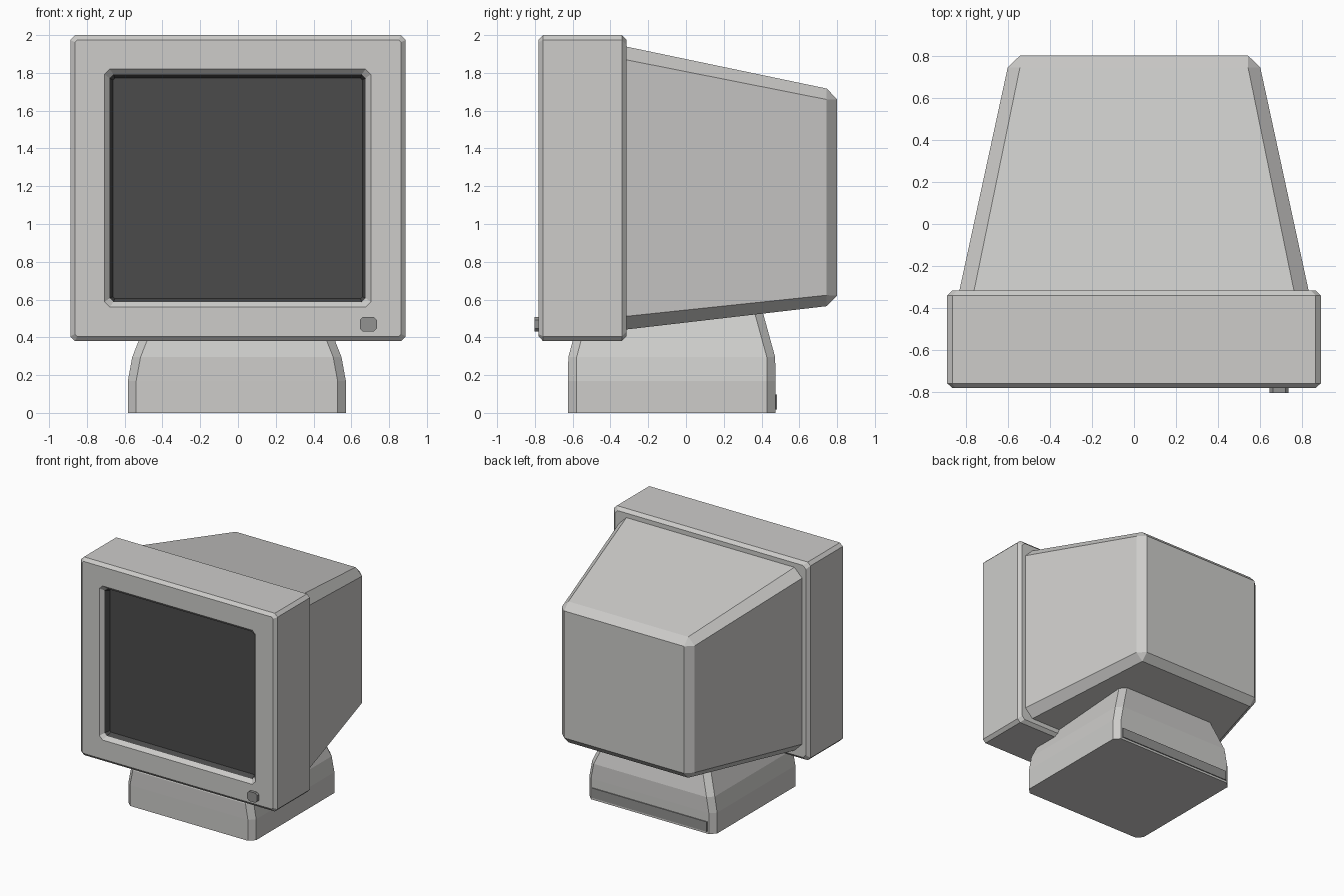
import bpy, bmesh

if "Cube" in bpy.data.objects:
    bpy.data.objects.remove(bpy.data.objects["Cube"])


def material(name, rgb):
    m = bpy.data.materials.new(name)
    m.diffuse_color = (*rgb, 1)
    m.use_nodes = True
    m.node_tree.nodes["Principled BSDF"].inputs["Base Color"].default_value = m.diffuse_color
    return m


casing = material("casing grey", (0.61, 0.605, 0.59))
trim = material("trim grey", (0.29, 0.29, 0.285))
glass = material("screen dark grey", (0.07, 0.07, 0.07))


def ring(u0, u1, v0, v1, c):
    """Rectangle with corners cut by c, as eight points."""
    return [(u0 + c, v0), (u1 - c, v0), (u1, v0 + c), (u1, v1 - c),
            (u1 - c, v1), (u0 + c, v1), (u0, v1 - c), (u0, v0 + c)]


def loft(name, axis, sections, mats, dark_from=99):
    """Join cut-corner rectangles (t, u0, u1, v0, v1, c) along y or z and cap the ends.
    Bands from index dark_from on take the second material."""
    bm = bmesh.new()
    loops = []
    for t, *r in sections:
        loops.append([bm.verts.new((u, t, v) if axis == 'y' else (u, v, t))
                      for u, v in ring(*r)])
    bm.faces.new(loops[0])
    for k in range(len(loops) - 1):
        a, b = loops[k], loops[k + 1]
        for i in range(8):
            j = (i + 1) % 8
            f = bm.faces.new((a[i], a[j], b[j], b[i]))
            f.material_index = int(k >= dark_from)
    bm.faces.new(loops[-1]).material_index = int(len(loops) - 1 >= dark_from)
    bmesh.ops.remove_doubles(bm, verts=bm.verts, dist=1e-4)
    bmesh.ops.recalc_face_normals(bm, faces=bm.faces)
    me = bpy.data.meshes.new(name)
    bm.to_mesh(me)
    bm.free()
    for m in mats:
        me.materials.append(m)
    ob = bpy.data.objects.new(name, me)
    bpy.context.collection.objects.link(ob)
    return ob


# Front housing with bevelled edges, sloped opening and recessed screen
loft("front_bezel", 'y', [
    (-0.315, -0.863, 0.863, 0.405, 1.975, 0.025),
    (-0.34, -0.888, 0.888, 0.38, 2.0, 0.025),
    (-0.757, -0.888, 0.888, 0.38, 2.0, 0.025),
    (-0.78, -0.863, 0.863, 0.405, 1.975, 0.012),
    (-0.78, -0.707, 0.703, 0.56, 1.82, 0.028),
    (-0.752, -0.679, 0.675, 0.588, 1.792, 0.02),
    (-0.71, -0.662, 0.658, 0.605, 1.772, 0.01),
], [casing, glass], dark_from=5)

# Tapered rear housing for the tube
loft("rear_housing", 'y', [
    (-0.33, -0.833, 0.833, 0.44, 1.942, 0.07),
    (0.745, -0.60, 0.60, 0.565, 1.717, 0.058),
    (0.80, -0.542, 0.542, 0.622, 1.66, 0.0),
], [casing])

# Pedestal narrowing upwards into the housing
loft("pedestal", 'z', [
    (0.0, -0.583, 0.571, -0.625, 0.474, 0.044),
    (0.17, -0.583, 0.571, -0.625, 0.474, 0.044),
    (0.295, -0.56, 0.548, -0.623, 0.472, 0.044),
    (0.55, -0.46, 0.448, -0.555, 0.402, 0.044),
], [casing])

# Power button on the lower right of the bezel
loft("power_button", 'y', [
    (-0.77, 0.645, 0.735, 0.43, 0.508, 0.016),
    (-0.803, 0.645, 0.735, 0.43, 0.508, 0.016),
], [trim])

# Connector strip along the back of the pedestal
loft("connector_strip", 'y', [
    (0.465, -0.525, 0.513, 0.018, 0.098, 0.0),
    (0.482, -0.525, 0.513, 0.018, 0.098, 0.0),
], [trim])
